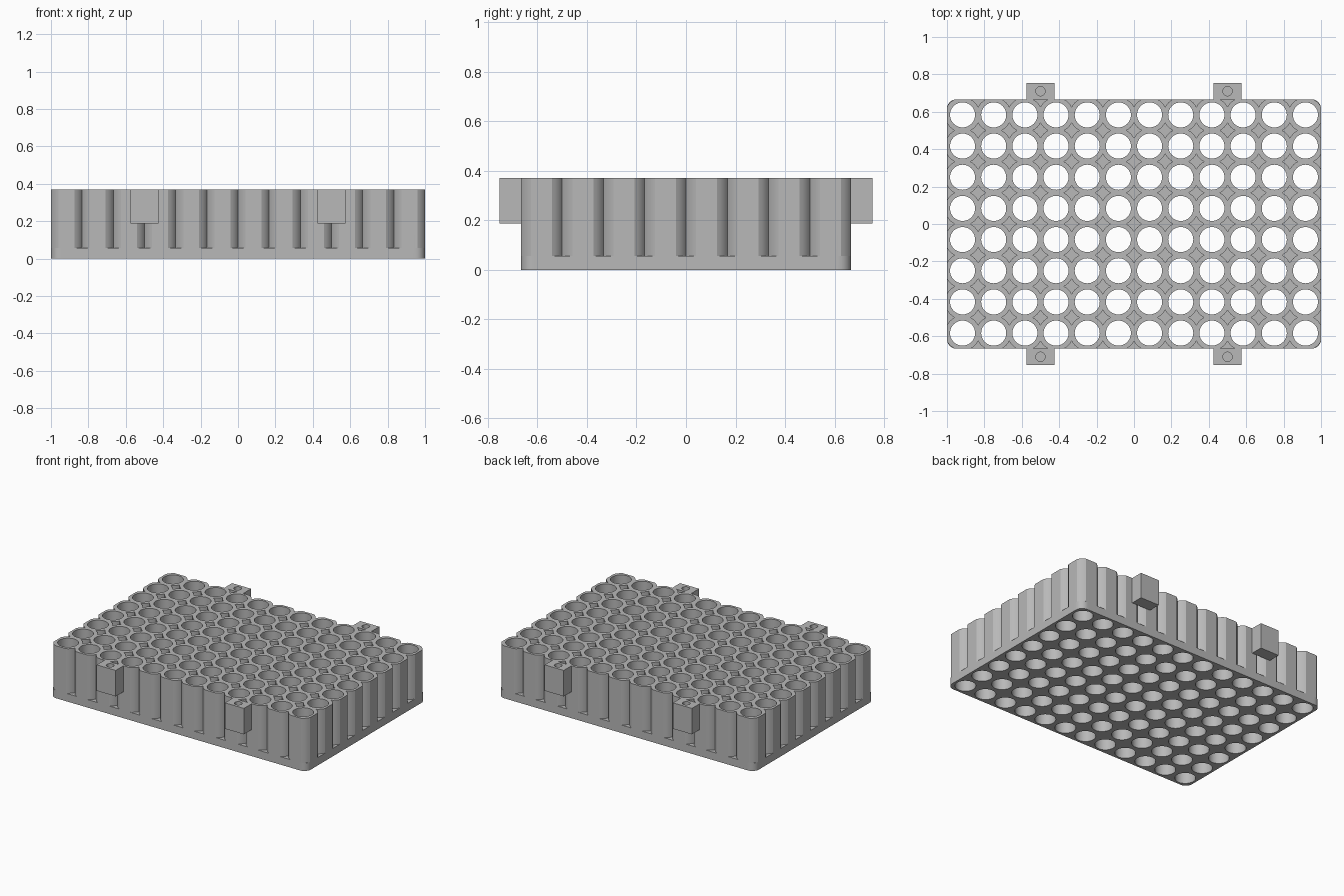
import bpy, bmesh
from math import sin, cos, pi, radians, sqrt

cube = bpy.data.objects.get("Cube")
if cube:
    bpy.data.objects.remove(cube)

COLS, ROWS = 12, 8
PITCH = 2 / COLS
HALF = PITCH / 2
SEG = 40
TUBE_R = HALF / cos(radians(27))    # tubes fuse with their neighbours
HOLE_R = 0.067
CORNER_R = 0.05
HEIGHT, BASE_H = 0.37, 0.056
ANGLES = [2 * pi * k / SEG for k in range(SEG + 1)]

grey = bpy.data.materials.new("light grey plastic")
grey.use_nodes = True
grey.diffuse_color = (0.48, 0.48, 0.48, 1)
grey.node_tree.nodes["Principled BSDF"].inputs["Base Color"].default_value = grey.diffuse_color


class Builder:
    """Collects faces with shared vertices, skipping collapsed ones."""

    def __init__(self):
        self.bm = bmesh.new()
        self.verts = {}

    def face(self, points):
        vs = []
        for p in points:
            key = tuple(round(c, 4) for c in p)
            if key not in self.verts:
                self.verts[key] = self.bm.verts.new(p)
            if self.verts[key] not in vs:
                vs.append(self.verts[key])
        if len(vs) > 2 and not self.bm.faces.get(vs):
            self.bm.faces.new(vs)

    def flat(self, a0, a1, b0, b1, z):
        self.face([(*a0, z), (*b0, z), (*b1, z), (*a1, z)])

    def wall(self, a, b, z0, z1):
        self.face([(*a, z0), (*b, z0), (*b, z1), (*a, z1)])

    def finish(self, name):
        bmesh.ops.recalc_face_normals(self.bm, faces=self.bm.faces[:])
        mesh = bpy.data.meshes.new(name)
        self.bm.to_mesh(mesh)
        self.bm.free()
        mesh.materials.append(grey)
        ob = bpy.data.objects.new(name, mesh)
        bpy.context.collection.objects.link(ob)
        bpy.ops.object.select_all(action='DESELECT')
        ob.select_set(True)
        bpy.context.view_layer.objects.active = ob
        bpy.ops.object.shade_smooth_by_angle(angle=radians(25))
        return ob


def square_radius(a):
    return HALF / max(abs(cos(a)), abs(sin(a)))


def plate_radius(a, corner):
    """Distance to the cell edge, rounded towards an outer corner."""
    r = square_radius(a)
    x, y = cos(a), sin(a)
    if corner and x * corner[0] > 0 and y * corner[1] > 0:
        c = HALF - CORNER_R
        if min(abs(x), abs(y)) * r > c:
            s = c * (abs(x) + abs(y))
            r = s + sqrt(s * s - 2 * c * c + CORNER_R ** 2)
    return r


# Tube rack: one open tube and its square of base plate per cell
rack = Builder()
for i in range(COLS):
    for j in range(ROWS):
        cx = (i - (COLS - 1) / 2) * PITCH
        cy = (j - (ROWS - 1) / 2) * PITCH
        sx = -1 if i == 0 else 1 if i == COLS - 1 else 0
        sy = -1 if j == 0 else 1 if j == ROWS - 1 else 0
        corner = (sx, sy) if sx and sy else None

        def at(a, r):
            return (cx + r * cos(a), cy + r * sin(a))

        for a, b in zip(ANGLES, ANGLES[1:]):
            hole = [at(t, HOLE_R) for t in (a, b)]
            tube = [at(t, min(TUBE_R, square_radius(t))) for t in (a, b)]
            plate = [at(t, plate_radius(t, corner)) for t in (a, b)]
            mid = (a + b) / 2
            if abs(cos(mid)) > abs(sin(mid)):
                outside = sx * cos(mid) > 0
            else:
                outside = sy * sin(mid) > 0
            fused = square_radius(mid) < TUBE_R
            rack.wall(*hole, 0, HEIGHT)
            rack.flat(*hole, *plate, 0)
            rack.flat(*hole, *tube, HEIGHT)
            rack.flat(*tube, *plate, BASE_H)
            if outside or not fused:
                rack.wall(*tube, BASE_H, HEIGHT)
            if outside:
                rack.wall(*plate, 0, BASE_H)
rack.finish("tube_rack")


# Mounting tabs: blocks with a blind screw hole in the top
def clamp(v, limit):
    return max(-limit, min(limit, v))


def mounting_tab(name, cx, cy):
    tab = Builder()
    half_x, half_y, big = 0.074, 0.044, 0.2
    z_low, z_hole = 0.187, 0.25
    hole = [(cx + 0.025 * cos(a), cy + 0.025 * sin(a)) for a in ANGLES]
    edge = [(cx + clamp(big * cos(a), half_x), cy + clamp(big * sin(a), half_y))
            for a in ANGLES]
    for k in range(SEG):
        tab.flat(hole[k], hole[k + 1], edge[k], edge[k + 1], HEIGHT)
        tab.wall(hole[k], hole[k + 1], z_hole, HEIGHT)
        tab.wall(edge[k], edge[k + 1], z_low, HEIGHT)
    tab.face([(*p, z_hole) for p in hole[:-1]])
    tab.face([(*p, z_low) for p in edge[:-1]])
    tab.finish(name)


for y_name, sy in (("front", -1), ("back", 1)):
    for x_name, sx in (("right", -1), ("left", 1)):
        mounting_tab(f"{y_name}_{x_name}_tab", sx * 0.5, sy * 0.71)
